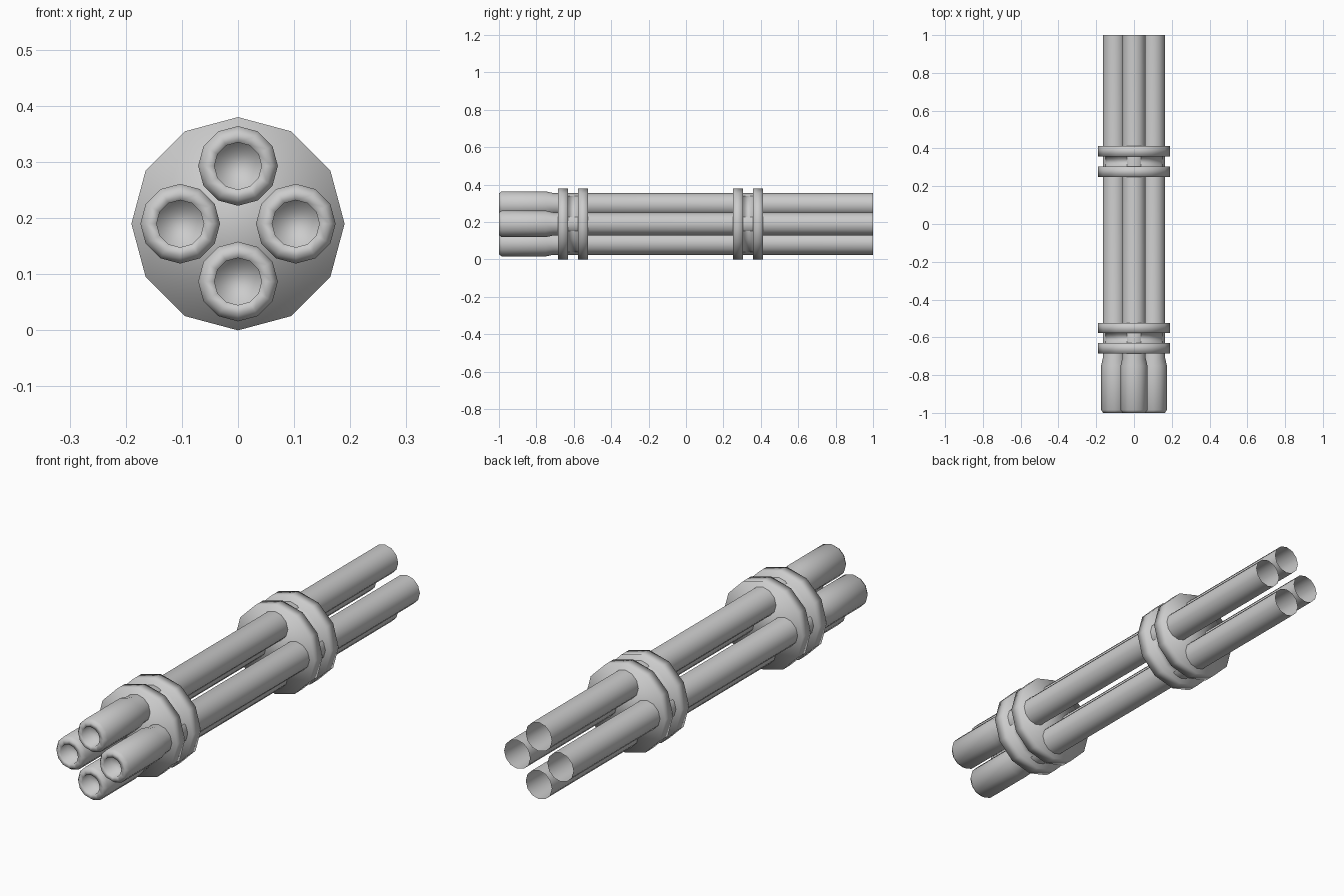
import bpy, bmesh
from math import cos, sin, pi

cube = bpy.data.objects.get("Cube")
if cube:
    bpy.data.objects.remove(cube, do_unlink=True)

steel = bpy.data.materials.new("grey_steel")
steel.use_nodes = True
steel.diffuse_color = (0.6, 0.6, 0.6, 1)
steel.node_tree.nodes["Principled BSDF"].inputs["Base Color"].default_value = (0.6, 0.6, 0.6, 1)

SIDES = 12
AXIS_Z = 0.19      # height of the cluster's centre line
OFFSET = 0.103     # distance of each barrel from that line


def lathe(name, profile, x, z, cap_back):
    """Turn a (radius, y) profile, listed back to front, around a y axis."""
    bm = bmesh.new()
    rings = []
    for r, y in profile:
        angles = [2 * pi * k / SIDES for k in range(SIDES)]
        rings.append([bm.verts.new((r * cos(a), y, r * sin(a))) for a in angles])
    for back, front in zip(rings, rings[1:]):
        for k in range(SIDES):
            n = (k + 1) % SIDES
            bm.faces.new((back[k], back[n], front[n], front[k]))
    bm.faces.new(rings[-1])
    if cap_back:
        bm.faces.new(rings[0][::-1])
    for face in bm.faces:
        face.smooth = True
    mesh = bpy.data.meshes.new(name)
    bm.to_mesh(mesh)
    bm.free()
    mesh.materials.append(steel)
    obj = bpy.data.objects.new(name, mesh)
    obj.location = (x, 0, z)
    bpy.context.collection.objects.link(obj)
    return obj


# Barrels: open at the back, thicker muzzle with a shallow bore at the front
barrel_profile = [(0.062, 1), (0.062, -0.71), (0.071, -0.75), (0.071, -0.985),
                  (0.06, -1), (0.042, -1), (0.042, -0.95)]
places = {"left": (1, 0), "right": (-1, 0), "top": (0, 1), "bottom": (0, -1)}
for side, (dx, dz) in places.items():
    lathe(side + "_barrel", barrel_profile, dx * OFFSET, AXIS_Z + dz * OFFSET, False)

# Clamps: two wide flanges joined by a narrower hub
RIM, HUB = 0.19, 0.16
for name, y in (("front_clamp", -0.604), ("rear_clamp", 0.331)):
    clamp_profile = [(RIM, y + 0.081), (RIM, y + 0.027), (HUB, y + 0.027),
                     (HUB, y - 0.027), (RIM, y - 0.027), (RIM, y - 0.081)]
    lathe(name, clamp_profile, 0, AXIS_Z, True)
